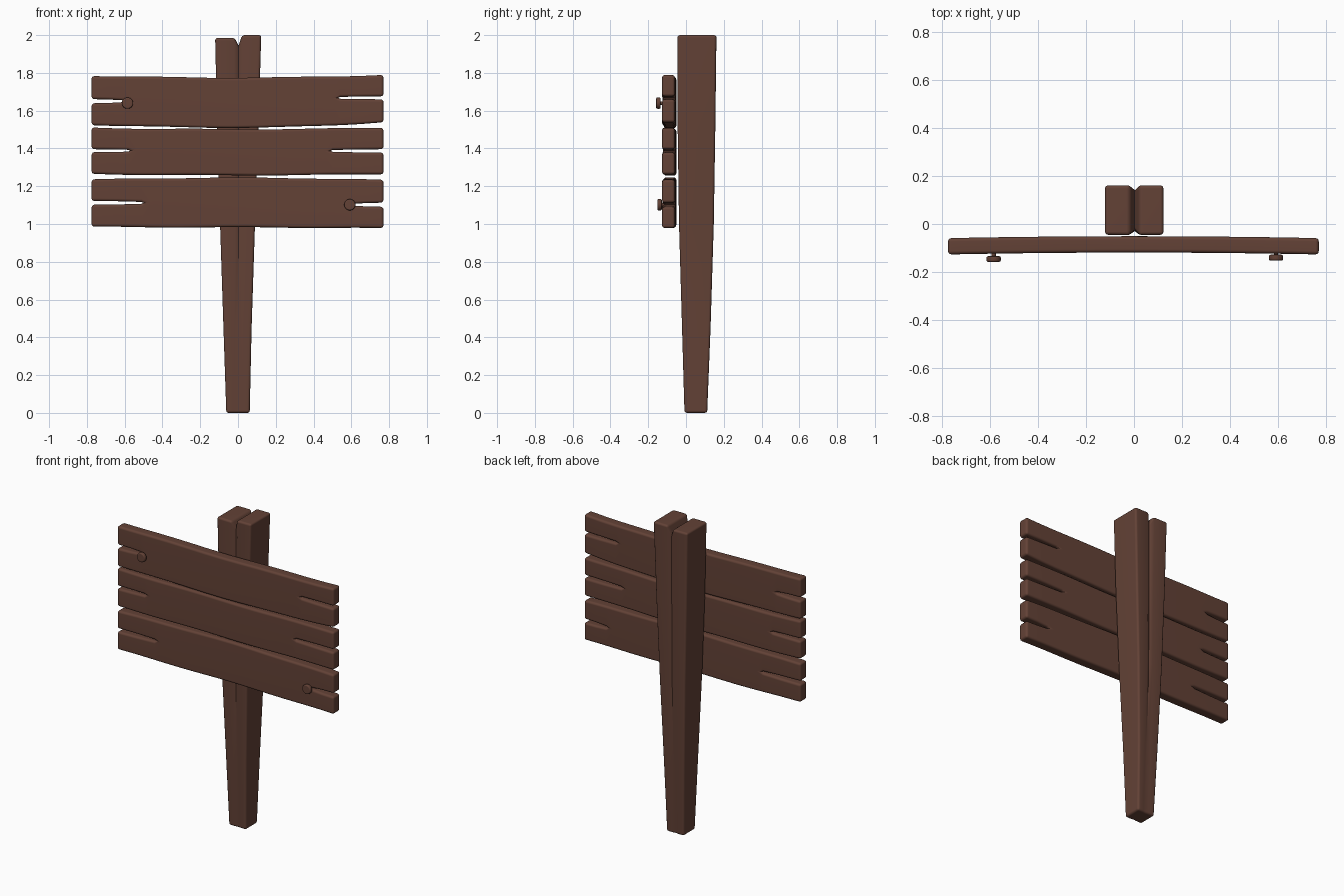
import bpy, bmesh, math
from mathutils import Matrix

if "Cube" in bpy.data.objects:
    bpy.data.objects.remove(bpy.data.objects["Cube"])

wood = bpy.data.materials.new("dark brown wood")
wood.diffuse_color = (0.125, 0.054, 0.037, 1)
wood.use_nodes = True
wood.node_tree.nodes["Principled BSDF"].inputs["Base Color"].default_value = wood.diffuse_color


def finish(bm, name, bevel, angle=0.8):
    """Round the convex edges and turn the bmesh into a smooth shaded object."""
    bmesh.ops.recalc_face_normals(bm, faces=bm.faces)
    if bevel:
        edges = [e for e in bm.edges if e.is_manifold and e.calc_face_angle_signed(0) > angle]
        bmesh.ops.bevel(bm, geom=edges, offset=bevel, offset_type='OFFSET', segments=3,
                        profile=0.5, affect='EDGES', clamp_overlap=False)
    mesh = bpy.data.meshes.new(name)
    bm.to_mesh(mesh)
    bm.free()
    mesh.materials.append(wood)
    mesh.shade_smooth()
    mesh.set_sharp_from_angle(angle=math.radians(42))
    ob = bpy.data.objects.new(name, mesh)
    bpy.context.collection.objects.link(ob)
    mod = ob.modifiers.new("even shading", 'WEIGHTED_NORMAL')
    mod.keep_sharp = True
    return ob


def plank(name, top, bottom, left, right):
    """top, bottom: heights at left, centre, right. left, right: split tip x, height, half gap."""
    x0, x1 = -0.775, 0.77
    bend = lambda h, x: h[1] + ((h[2] if x > 0 else h[0]) - h[1]) * (x / 0.775) ** 2
    (lx, lz, lg), (rx, rz, rg) = left, right
    # stations along the board with the half gap of the split
    n = 8
    a, b = lx + 0.06, rx - 0.06
    st = [(x0, lg), ((x0 + lx) / 2, lg * 0.85), (lx - 0.012, 0.005), (lx, 0)]
    st += [(a + (b - a) * i / n, 0) for i in range(n + 1)]
    st += [(rx, 0), (rx + 0.012, 0.005), ((x1 + rx) / 2, rg * 0.85), (x1, rg)]
    bm = bmesh.new()
    cols = []
    for x, g in st:
        t = min(1, max(0, (x - lx) / (rx - lx)))
        mid = lz + (rz - lz) * t
        wave = 0.002 * math.sin(x * 9 + lz * 7)
        y = -0.119 - 0.008 * (x / 0.775) ** 2
        up = bm.verts.new((x, y, mid + g))
        lo = bm.verts.new((x, y, mid - g)) if g else up
        cols.append((bm.verts.new((x, y, bend(top, x) + wave)), up, lo,
                     bm.verts.new((x, y, bend(bottom, x) + wave))))
    for c, d in zip(cols, cols[1:]):
        bm.faces.new((c[0], c[1], d[1], d[0]))
        bm.faces.new((c[2], c[3], d[3], d[2]))
    back = bmesh.ops.extrude_face_region(bm, geom=bm.faces[:])["geom"]
    bmesh.ops.translate(bm, vec=(0, 0.068, 0),
                        verts=[v for v in back if isinstance(v, bmesh.types.BMVert)])
    finish(bm, name, 0.014)


plank("top_plank", (1.785, 1.775, 1.79), (1.525, 1.51, 1.54),
      (-0.60, 1.65, 0.011), (0.53, 1.668, 0.008))
plank("middle_plank", (1.51, 1.502, 1.51), (1.265, 1.258, 1.265),
      (-0.57, 1.388, 0.008), (0.49, 1.387, 0.009))
plank("bottom_plank", (1.235, 1.245, 1.232), (0.985, 0.982, 0.977),
      (-0.50, 1.112, 0.010), (0.60, 1.102, 0.011))

# Tapered post with a crack down front and back, split at the top
levels = [  # z, left, right, front, back, crack depth
    (0.0, -0.062, 0.062, -0.008, 0.112, 0.003),
    (0.45, -0.077, 0.072, -0.021, 0.130, 0.006),
    (1.0, -0.095, 0.090, -0.037, 0.147, 0.010),
    (1.5, -0.110, 0.108, -0.044, 0.155, 0.014),
    (2.0, -0.121, 0.123, -0.045, 0.161, 0.020)]
bm = bmesh.new()
rings = []
for z, l, r, f, b, d in levels:
    is_top = z == 2.0
    zl, zm = (1.985, 1.945) if is_top else (z, z)
    pts = [(l, f, zl), (-0.018, f, zl), (0.003, f + d, zm), (0.022, f, z), (r, f, z),
           (r, b, z), (0.022, b, z), (0.003, b - d, zm), (-0.018, b, zl), (l, b, zl)]
    rings.append([bm.verts.new(p) for p in pts])
for lo, hi in zip(rings, rings[1:]):
    for i in range(10):
        j = (i + 1) % 10
        bm.faces.new((lo[i], lo[j], hi[j], hi[i]))
for ring in (rings[0], rings[-1]):
    for i in range(4):
        bm.faces.new((ring[i], ring[i + 1], ring[8 - i], ring[9 - i]))
finish(bm, "post", 0.013)

# Nails: round flattened head on a thin shank
for name, x, y, z in (("upper_nail", -0.585, -0.146, 1.64), ("lower_nail", 0.592, -0.140, 1.102)):
    bm = bmesh.new()
    turn = Matrix.Rotation(math.pi / 2, 4, 'X')
    for rad, depth, dy in ((0.030, 0.024, 0), (0.009, 0.04, 0.022)):
        bmesh.ops.create_cone(bm, cap_ends=True, segments=24, radius1=rad, radius2=rad,
                              depth=depth, matrix=Matrix.Translation((x, y + dy, z)) @ turn)
    finish(bm, name, 0.007)
